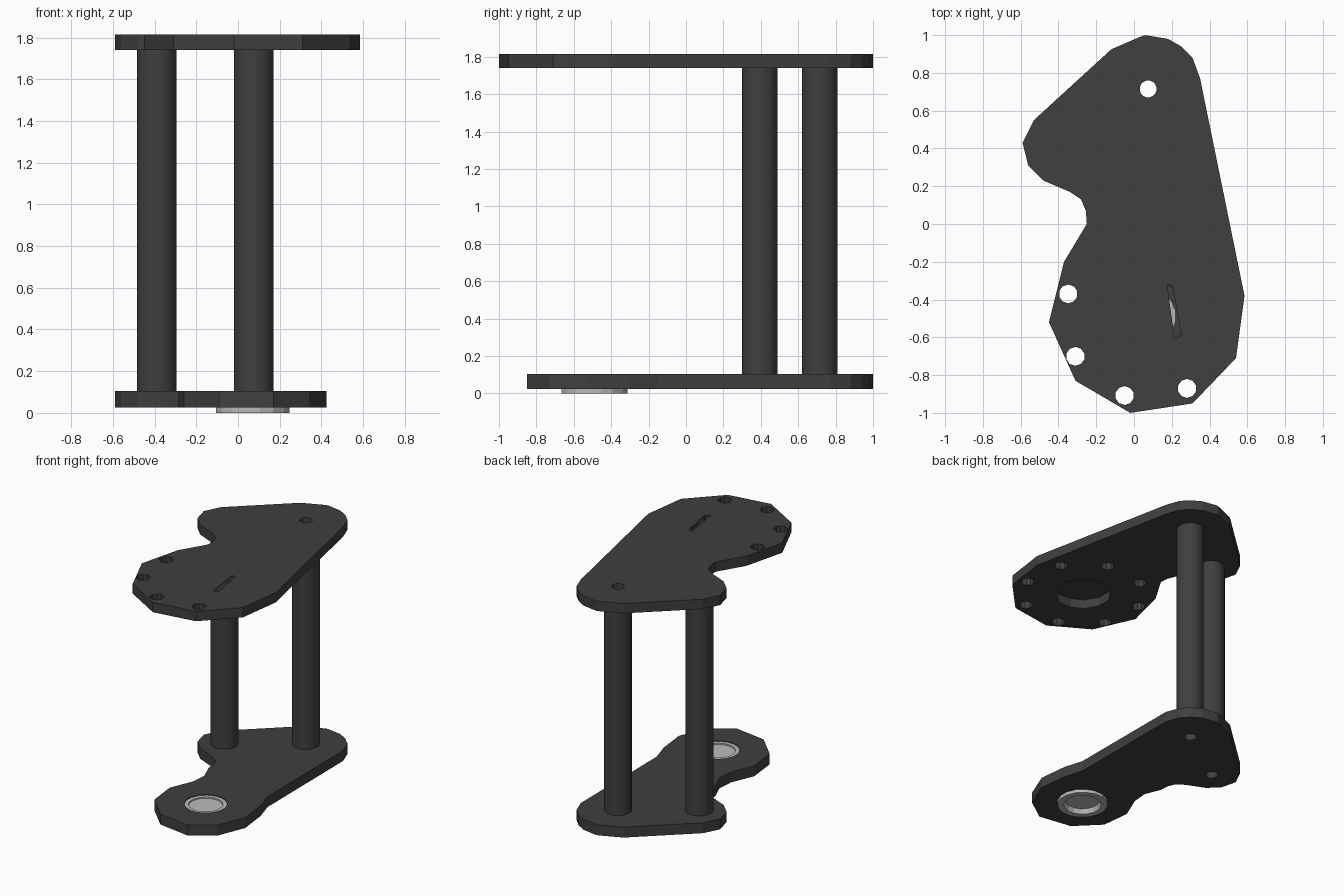
import bpy, bmesh, math
from mathutils import Matrix

if "Cube" in bpy.data.objects:
    bpy.data.objects.remove(bpy.data.objects["Cube"])

def material(name, v):
    m = bpy.data.materials.new(name)
    m.diffuse_color = (v, v, v, 1)
    m.use_nodes = True
    m.node_tree.nodes["Principled BSDF"].inputs["Base Color"].default_value = m.diffuse_color
    return m

DARK = material("dark_metal", 0.05)
LIGHT = material("light_metal", 0.5)

def finish(name, bm, mat):
    bmesh.ops.recalc_face_normals(bm, faces=bm.faces)
    me = bpy.data.meshes.new(name)
    bm.to_mesh(me)
    bm.free()
    ob = bpy.data.objects.new(name, me)
    bpy.context.collection.objects.link(ob)
    if mat:
        me.materials.append(mat)
    return ob

def prism(name, outline, z0, z1, mat=None):
    bm = bmesh.new()
    f = bm.faces.new([bm.verts.new((x, y, z0)) for x, y in outline])
    ext = bmesh.ops.extrude_face_region(bm, geom=[f])
    for v in ext["geom"]:
        if isinstance(v, bmesh.types.BMVert):
            v.co.z = z1
    return finish(name, bm, mat)

def circle(c, r, n):
    return [(c[0] + r * math.cos(math.tau * (i + .5) / n),
             c[1] + r * math.sin(math.tau * (i + .5) / n)) for i in range(n)]

def disc(name, c, r, z0, z1, n, mat=None):
    return prism(name, circle(c, r, n), z0, z1, mat)

def cut(ob, cutter):
    cutter.hide_render = True
    mod = ob.modifiers.new("cut", "BOOLEAN")
    mod.operation, mod.solver, mod.object = "DIFFERENCE", "EXACT", cutter
    bpy.context.view_layer.objects.active = ob
    bpy.ops.object.modifier_apply(modifier=mod.name)
    bpy.data.objects.remove(cutter)

def lathe(name, c, profile, n, mat):
    # closed (radius, z) profile spun around a vertical axis
    bm = bmesh.new()
    rings = [[bm.verts.new((x, y, z)) for x, y in circle(c, r, n)] for r, z in profile]
    for a, b in zip(rings, rings[1:] + rings[:1]):
        for i in range(n):
            j = (i + 1) % n
            bm.faces.new((a[i], a[j], b[j], b[i]))
    return finish(name, bm, mat)

HUB = (0.07, -0.49)
POSTS = [(0.075, 0.715), (-0.39, 0.395)]

# shared back end of both plates, from the inner notch round to the right edge
back = [(-0.25, 0.0), (-0.255, 0.07), (-0.28, 0.13), (-0.34, 0.17), (-0.48, 0.23),
        (-0.56, 0.31), (-0.59, 0.43), (-0.53, 0.55), (-0.12, 0.925), (0.03, 0.99),
        (0.06, 1.0), (0.18, 0.98), (0.25, 0.94), (0.31, 0.88), (0.35, 0.77)]
top_front = [(0.585, -0.38), (0.54, -0.71), (0.31, -0.95), (-0.02, -1.0),
             (-0.31, -0.83), (-0.45, -0.52), (-0.37, -0.2)]
low_front = [(0.355, -0.15), (0.40, -0.3), (0.425, -0.52), (0.34, -0.73), (0.17, -0.85),
             (-0.09, -0.81), (-0.26, -0.64), (-0.285, -0.42), (-0.21, -0.24), (-0.2, -0.12)]

# top plate with hub recess, bolt circle and slit
top = prism("top_plate", back + top_front, 1.74, 1.815, DARK)
cut(top, disc("cutter", HUB, 0.205, 1.7, 1.81, 12))
for k in range(8):
    a = math.radians(164 + 45 * k)
    p = (HUB[0] + 0.435 * math.cos(a), HUB[1] + 0.435 * math.sin(a))
    cut(top, disc("cutter", p, 0.05, 1.7, 1.9 if k < 4 else 1.81, 10))
cut(top, prism("cutter", [(0.175, -0.32), (0.205, -0.33), (0.25, -0.59), (0.215, -0.61)], 1.77, 1.9))

# bottom plate with hub opening
low = prism("bottom_plate", back + low_front, 0.025, 0.105, DARK)
cut(low, disc("cutter", HUB, 0.15, -0.1, 0.3, 16))

# hollow posts, screw holes through the plates
for i, p in enumerate(POSTS):
    post = lathe(f"post_{i + 1}", p, [(0.097, 0.105), (0.097, 1.74), (0.045, 1.74), (0.045, 0.105)], 16, DARK)
    cut(top, disc("cutter", p, 0.045, 1.7, 1.9 if i == 0 else 1.81, 16))
    cut(low, disc("cutter", p, 0.045, -0.1, 0.3, 16))
    bpy.ops.object.select_all(action="DESELECT")
    post.select_set(True)
    bpy.context.view_layer.objects.active = post
    bpy.ops.object.shade_smooth_by_angle(angle=math.radians(30))

# flanged bearing in the bottom plate, with inner disc
lathe("bearing", HUB, [(0.18, 0.0), (0.18, 0.025), (0.15, 0.025), (0.15, 0.1),
                       (0.12, 0.1), (0.12, 0.03), (0.135, 0.0)], 16, LIGHT)
disc("bearing_core", HUB, 0.12, 0.035, 0.09, 16, LIGHT)
